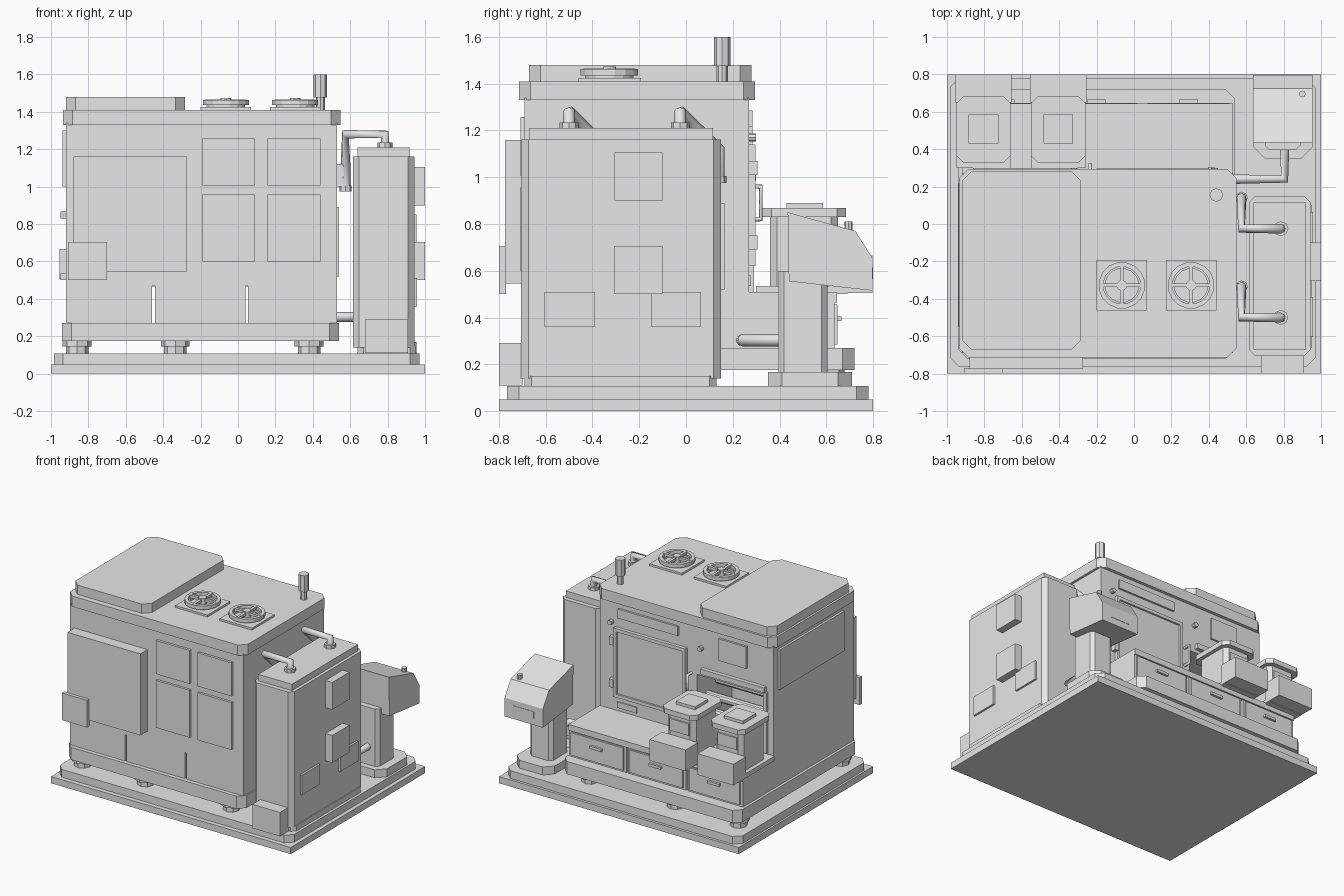
import bpy, bmesh, math
from mathutils import Vector

if "Cube" in bpy.data.objects:
    bpy.data.objects.remove(bpy.data.objects["Cube"])

grey = bpy.data.materials.new("plain_grey")
grey.diffuse_color = (0.8, 0.8, 0.8, 1)
grey.use_nodes = True
grey.node_tree.nodes["Principled BSDF"].inputs["Base Color"].default_value = grey.diffuse_color


def finish(name, bm):
    bmesh.ops.recalc_face_normals(bm, faces=bm.faces)
    me = bpy.data.meshes.new(name)
    bm.to_mesh(me)
    bm.free()
    me.materials.append(grey)
    ob = bpy.data.objects.new(name, me)
    bpy.context.collection.objects.link(ob)
    return ob


def prism(name, pts, vec):
    """Extrude a closed 3D outline along vec."""
    bm = bmesh.new()
    f = bm.faces.new([bm.verts.new(p) for p in pts])
    r = bmesh.ops.extrude_face_region(bm, geom=[f])
    bmesh.ops.translate(bm, vec=vec, verts=[v for v in r["geom"] if isinstance(v, bmesh.types.BMVert)])
    return finish(name, bm)


def box(name, x, y, z, c=0):
    """Box from (min, max) ranges; c chamfers the upright edges."""
    (x0, x1), (y0, y1), (z0, z1) = x, y, z
    if c:
        pts = [(x0 + c, y0), (x1 - c, y0), (x1, y0 + c), (x1, y1 - c),
               (x1 - c, y1), (x0 + c, y1), (x0, y1 - c), (x0, y0 + c)]
    else:
        pts = [(x0, y0), (x1, y0), (x1, y1), (x0, y1)]
    return prism(name, [(a, b, z0) for a, b in pts], (0, 0, z1 - z0))


def rod(name, a, b, r, n=8):
    """Cylinder between two points."""
    a, b = Vector(a), Vector(b)
    d = b - a
    bm = bmesh.new()
    bmesh.ops.create_cone(bm, cap_ends=True, segments=n, radius1=r, radius2=r, depth=d.length)
    bmesh.ops.rotate(bm, cent=(0, 0, 0), verts=bm.verts, matrix=d.to_track_quat("Z", "Y").to_matrix())
    bmesh.ops.translate(bm, vec=(a + b) / 2, verts=bm.verts)
    return finish(name, bm)


def pipe(name, pts, r):
    """Bent pipe along a polyline."""
    cu = bpy.data.curves.new(name, "CURVE")
    cu.dimensions = "3D"
    cu.bevel_depth = r
    cu.bevel_resolution = 2
    cu.use_fill_caps = True
    sp = cu.splines.new("POLY")
    sp.points.add(len(pts) - 1)
    for p, q in zip(sp.points, pts):
        p.co = (*q, 1)
    cu.materials.append(grey)
    bpy.context.collection.objects.link(bpy.data.objects.new(name, cu))


def ring(name, c, ro, ri, h, n=16):
    """Flat ring with a hole."""
    bm = bmesh.new()
    rows = []
    for r, z in ((ri, 0), (ro, 0), (ro, h), (ri, h)):
        rows.append([bm.verts.new((c[0] + r * math.cos(2 * math.pi * (i + .5) / n),
                                   c[1] + r * math.sin(2 * math.pi * (i + .5) / n), c[2] + z)) for i in range(n)])
    for k in range(4):
        p, q = rows[k], rows[(k + 1) % 4]
        for i in range(n):
            j = (i + 1) % n
            bm.faces.new((p[i], p[j], q[j], q[i]))
    return finish(name, bm)


# Floor base and plinth
box("floor_slab", (-1, 1), (-.8, .8), (0, .05))
box("floor_step", (-.985, .97), (-.765, .78), (.05, .108), .05)
box("plinth", (-.94, .54), (-.72, .72), (.175, .27), .05)
for x in (-.86, -.335, .38):
    for y in (-.62, .6):
        rod("foot", (x, y, .108), (x, y, .15), .06)
        rod("foot_collar", (x, y, .145), (x, y, .178), .077)

# Lower cabinets with drawers facing the back
for i, (x0, x1) in enumerate(((-.92, -.46), (-.445, .04), (.053, .53))):
    box("lower_cabinet", (x0, x1), (-.69, .635), (.27, .47))
    box("drawer_front", (x0 + .02, x1 - .02), (.63, .648), (.285, .455))
    xm = (x0 + x1) / 2
    box("drawer_handle", (xm - .05, xm + .05), (.645, .665), (.385, .405))
box("work_table", (-.92, .53), (.2, .645), (.465, .51))

# Main housing with a loading opening in the back
body = box("main_housing", (-.92, .53), (-.69, .27), (.468, 1.34))
cut = box("opening_cutter", (-.84, -.28), (-.15, .4), (.515, .96))
cut.hide_render = True
cut.hide_viewport = True
m = body.modifiers.new("opening", "BOOLEAN")
m.operation = "DIFFERENCE"
m.solver = "EXACT"
m.object = cut
for y, z in ((.02, .83), (.14, .76), (.14, .64)):
    rod("feed_roller", (-.84, y, z), (-.28, y, z), .03, 10)

# Roof
box("roof", (-.935, .548), (-.715, .295), (1.33, 1.41), .05)
box("roof_cap", (-.92, -.283), (-.672, .28), (1.41, 1.48), .05)
for x in (-.065, .305):
    y = -.328
    box("fan_plate", (x - .135, x + .135), (y - .135, y + .135), (1.405, 1.425))
    ring("fan_well", (x, y, 1.42), .105, .09, .02)
    ring("fan_ring", (x, y, 1.435), .125, .1, .028)
    rod("fan_hub", (x, y, 1.425), (x, y, 1.473), .028, 12)
    box("fan_spoke", (x - .11, x + .11), (y - .01, y + .01), (1.445, 1.465))
    box("fan_spoke", (x - .01, x + .01), (y - .11, y + .11), (1.445, 1.465))
rod("beacon_post", (.44, .155, 1.4), (.44, .155, 1.49), .024)
rod("beacon_lamp", (.44, .155, 1.475), (.44, .155, 1.6), .036)

# Front panels
box("front_door", (-.88, -.272), (-.775, -.68), (.545, 1.16))
box("front_box", (-.91, -.70), (-.8, -.77), (.5, .705))
for x in ((-.19, .092), (.157, .44)):
    for z in ((.6, .957), (1.005, 1.258)):
        box("front_window", x, (-.708, -.68), z)

# Side panels
box("left_panel", (-.937, -.91), (-.55, .22), (1.0, 1.3))
box("right_panel", (.52, .54), (-.55, .165), (.52, .89))

# Back door, strips and display
box("back_door", (-.2, .4), (.26, .282), (.62, 1.14))
for x in ((-.2, -.175), (.375, .4)):
    box("door_frame_upright", x, (.28, .297), (.62, 1.14))
for z in ((.62, .645), (1.115, 1.14)):
    box("door_frame_bar", (-.2, .4), (.28, .296), z)
for z in (.72, 1.04):
    box("door_hinge", (.395, .43), (.26, .305), (z - .03, z + .03))
box("top_strip", (-.13, .37), (.26, .285), (1.215, 1.285))
box("back_label", (.22, .38), (.26, .278), (.535, .58))
box("display", (-.70, -.47), (.26, .285), (1.12, 1.285))
box("opening_header", (-.86, -.33), (.26, .3), (.985, 1.025))
box("opening_post", (-.875, -.845), (.26, .29), (.51, .985))
pipe("door_lever", [(-.235, .26, .96), (-.235, .32, .96), (-.235, .32, .82), (-.235, .26, .82)], .011)
for x in (-.32, .43):
    rod("back_knob", (x, .26, 1.17), (x, .3, 1.17), .018)

# Hoppers with lids and output trays
for x in (-.805, -.405):
    box("hopper_shelf", (x - .145, x + .145), (.3, .69), (.5, .535))
    box("hopper", (x - .115, x + .115), (.36, .65), (.52, .84), .03)
    box("hopper_panel", (x - .08, x + .08), (.64, .66), (.70, .79))
    box("hopper_lid", (x - .145, x + .145), (.325, .685), (.83, .868), .04)
    box("hopper_cap", (x - .08, x + .08), (.43, .585), (.865, .89))
    box("output_tray", (x - .15, x + .15), (.65, .798), (.505, .665))

# Cooling cabinet
box("cooler_base", (.64, .95), (-.69, .13), (.1, .15), .03)
box("cooler_cabinet", (.615, .943), (-.706, .15), (.14, 1.162), .033)
box("cooler_top", (.638, .92), (-.672, .116), (1.16, 1.21))
box("cooler_front_box", (.68, .91), (-.8, -.70), (.11, .29))
for z in ((.5, .705), (.9, 1.105)):
    box("cooler_side_box", (.94, 1.0), (-.305, -.1), z)
for y in ((-.605, -.39), (-.15, .065)):
    box("cooler_side_plate", (.94, .958), y, (.36, .51))
for y in (-.025, -.5):
    rod("pipe_flange", (.785, y, 1.205), (.785, y, 1.235), .04)
    pipe("cooling_pipe", [(.785, y, 1.21), (.785, y, 1.28), (.575, y, 1.28),
                          (.575, y + .165, 1.12), (.575, y + .165, .99)], .026)
    rod("pipe_end", (.575, y + .165, .975), (.575, y + .165, 1.005), .033)
    box("pipe_bracket", (.525, .575), (y + .145, y + .185), (1.0, 1.12))

# Floor pipe to the console
pipe("floor_pipe", [(.52, .24, .303), (.805, .24, .303), (.805, .43, .303)], .026)

# Operator console on a pedestal
box("pedestal_foot", (.64, .955), (.35, .71), (.105, .168), .06)
box("pedestal_column", (.7, .89), (.395, .605), (.16, .6), .025)
head = [(.435, .85), (.725, .77), (.797, .655), (.797, .515), (.44, .555)]
prism("console_head", [(.635, y, z) for y, z in head], (.32, 0, 0))
box("console_slot", (.71, .88), (.79, .8), (.565, .615))
rod("console_button", (.9, .695, .765), (.9, .695, .81), .018)
